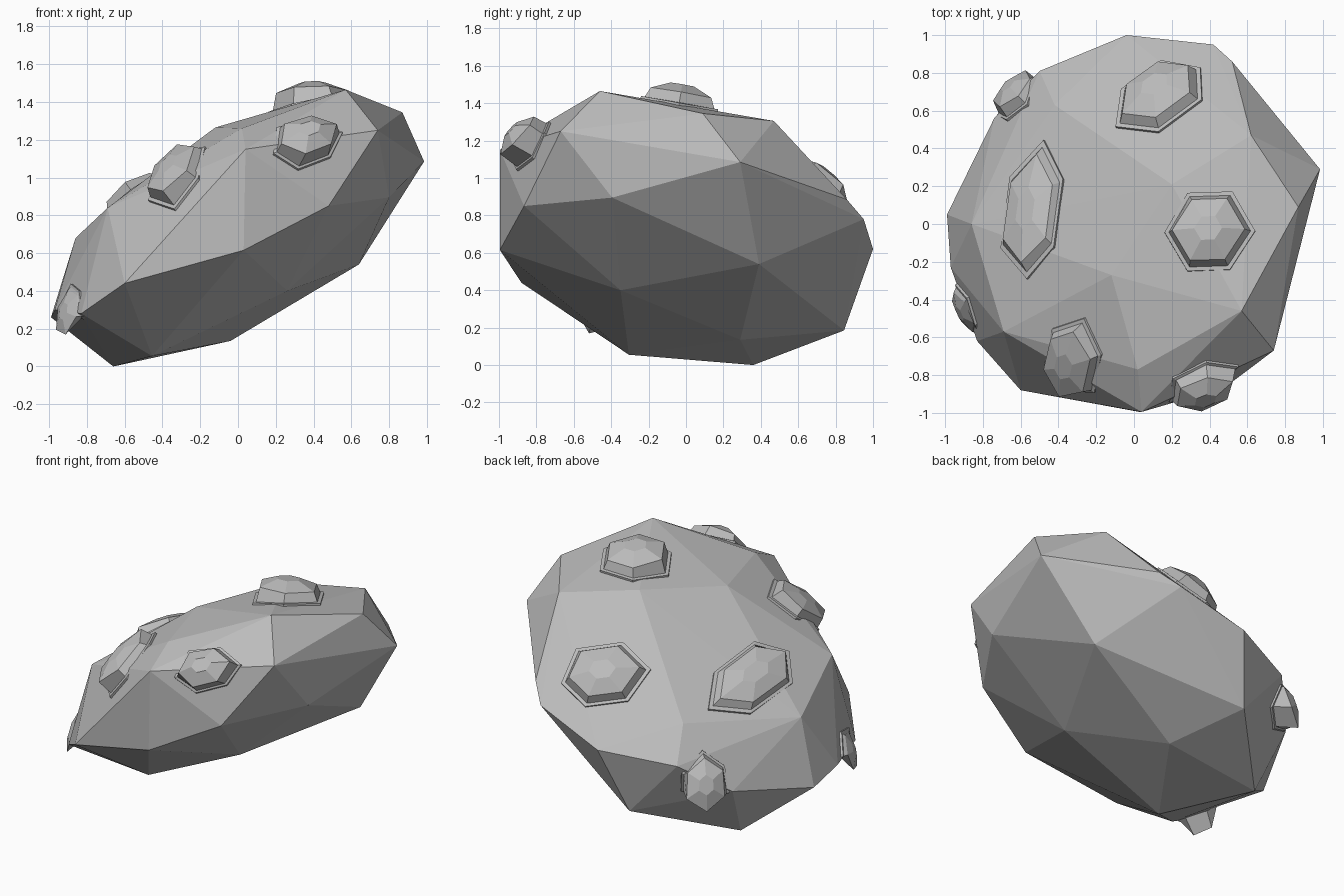
import bpy, bmesh, math, random
from mathutils import Vector
from mathutils.bvhtree import BVHTree

if "Cube" in bpy.data.objects:
    bpy.data.objects.remove(bpy.data.objects["Cube"])

random.seed(4)

stone = bpy.data.materials.new("grey stone")
stone.diffuse_color = (0.5, 0.5, 0.5, 1)
stone.use_nodes = True
stone.node_tree.nodes["Principled BSDF"].inputs["Base Color"].default_value = stone.diffuse_color


def make_object(name, bm):
    bmesh.ops.recalc_face_normals(bm, faces=bm.faces)
    mesh = bpy.data.meshes.new(name)
    bm.to_mesh(mesh)
    mesh.materials.append(stone)
    obj = bpy.data.objects.new(name, mesh)
    bpy.context.collection.objects.link(obj)
    return obj


# Boulder corners: the body is the faceted hull around them
corners = [
    # upper rim and right end
    (0.57, -0.46, 1.465), (0.87, 0.09, 1.345), (0.985, 0.29, 1.085),
    (0.74, -0.67, 1.25), (0.62, 0.47, 1.305), (0.80, -0.395, 0.895),
    (0.48, -0.866, 0.85), (0.64, 0.39, 0.54),
    # front
    (0.03, -0.995, 0.615), (0.04, -0.995, 1.15), (0.02, -0.77, 1.26),
    (-0.60, -0.88, 0.44), (-0.83, -0.62, 0.28),
    # sloping top
    (-0.12, -0.27, 1.265), (0.20, 0.21, 1.335), (-0.69, -0.57, 0.84),
    (-0.86, 0.0, 0.68), (-0.42, 0.63, 0.76),
    # left end and back
    (-0.99, 0.05, 0.26), (-0.97, -0.23, 0.30), (-0.74, 0.56, 0.36),
    (-0.50, 0.81, 0.56), (-0.04, 1.0, 0.62), (0.42, 0.95, 0.78),
    (0.52, 0.86, 0.885), (-0.17, 0.845, 0.185),
    # underside
    (-0.66, 0.36, 0.0), (-0.455, -0.305, 0.055), (-0.04, 0.29, 0.135),
    (0.26, -0.35, 0.40),
]
bm = bmesh.new()
for c in corners:
    bm.verts.new(c)
hull = bmesh.ops.convex_hull(bm, input=bm.verts)
inner = [v for v in hull["geom_interior"] if isinstance(v, bmesh.types.BMVert)]
bmesh.ops.delete(bm, geom=inner, context="VERTS")
bmesh.ops.recalc_face_normals(bm, faces=bm.faces)
surface = BVHTree.FromBMesh(bm)
make_object("boulder_body", bm)
bm.free()


# Knobs: six-sided domes with a thin flange that hugs the body surface
def knob(name, near, along, long_r, short_r, height, facing=None):
    point, normal, _, _ = surface.find_nearest(Vector(near))
    if facing:
        normal = Vector(facing).normalized()
    t = Vector(along)
    t = (t - normal * t.dot(normal)).normalized()
    s = normal.cross(t)
    wobble = [random.uniform(0.92, 1.06) for _ in range(6)]
    # radius, height, whether the ring is laid onto the surface
    profile = [(1.0, -0.04, True), (1.0, 0.014, True), (0.90, 0.014, True),
               (0.78, height * 0.6, False), (0.30, height, False)]
    b = bmesh.new()
    rings = []
    for r, h, snap in profile:
        ring = []
        for i, w in enumerate(wobble):
            a = i * math.tau / 6
            p = (point + t * (math.cos(a) * long_r * r * w)
                 + s * (math.sin(a) * short_r * r * w))
            if snap:
                p = surface.find_nearest(p)[0]
            ring.append(b.verts.new(p + normal * h))
        rings.append(ring)
    for lo, hi in zip(rings, rings[1:]):
        for i in range(6):
            j = (i + 1) % 6
            b.faces.new((lo[i], lo[j], hi[j], hi[i]))
    b.faces.new(rings[-1])
    b.faces.new(rings[0][::-1])
    make_object(name, b)
    b.free()


knob("knob_top", (0.395, -0.035, 1.42), (0.5, 0.87, 0), 0.26, 0.25, 0.115)
knob("knob_left", (-0.56, 0.07, 0.92), (0, 1, 0), 0.38, 0.20, 0.075)
knob("knob_back", (0.11, 0.74, 1.02), (0.85, 0.45, -0.3), 0.28, 0.23, 0.11)
knob("knob_front_left", (-0.30, -0.70, 0.97), (0.1, 0.6, 0.5), 0.27, 0.19, 0.075)
knob("knob_front_right", (0.36, -0.83, 1.18), (0.8, 0.2, 0.4), 0.21, 0.17, 0.12,
     (0.1, -0.75, 0.65))
knob("knob_back_left", (-0.62, 0.69, 0.42), (0, 0, 1), 0.21, 0.17, 0.09,
     (-0.65, 0.7, 0.3))
knob("knob_left_end", (-0.87, -0.45, 0.29), (0, 0.4, 1), 0.16, 0.15, 0.055,
     (-0.85, -0.45, 0.25))
